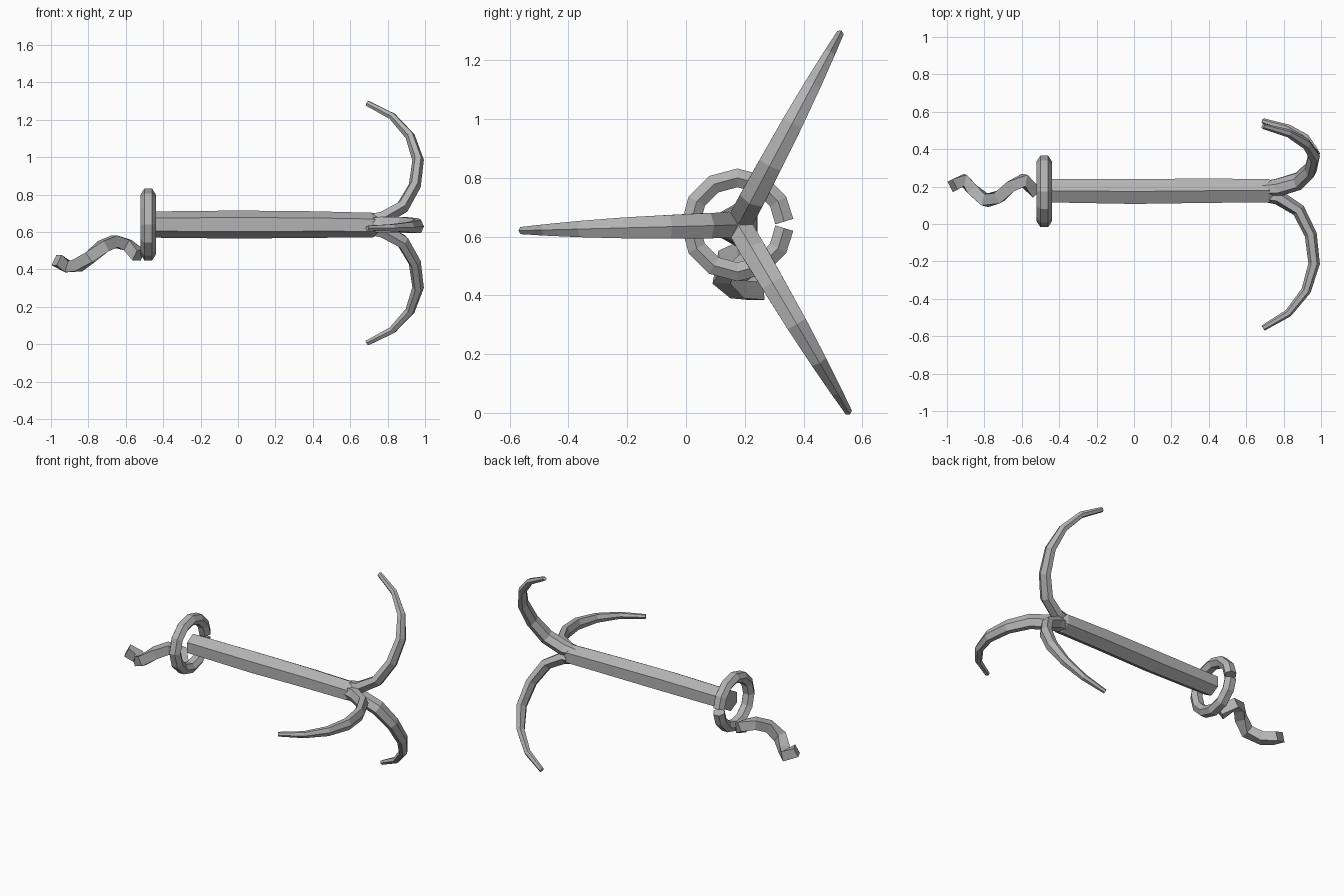
import bpy, bmesh, math
from mathutils import Vector

if "Cube" in bpy.data.objects:
    bpy.data.objects.remove(bpy.data.objects["Cube"])

metal = bpy.data.materials.new("grey metal")
metal.diffuse_color = (0.45, 0.45, 0.45, 1)
metal.use_nodes = True
metal.node_tree.nodes["Principled BSDF"].inputs["Base Color"].default_value = metal.diffuse_color
CY, CZ = 0.178, 0.64  # shaft axis


def sweep(name, path, sizes, ref, sides=6, phase=0.0):
    """Tube along path; sizes are (half size across ref, half size along ref)."""
    bm = bmesh.new()
    pts = [Vector(p) for p in path]
    rings = []
    for i, p in enumerate(pts):
        t = (pts[min(i + 1, len(pts) - 1)] - pts[max(i - 1, 0)]).normalized()
        r = Vector(ref(p)) if callable(ref) else Vector(ref)
        side = t.cross(r).normalized()
        up = side.cross(t)
        a, b = sizes[i]
        ring = []
        for k in range(sides):
            th = phase + 2 * math.pi * k / sides
            ring.append(bm.verts.new(p + side * a * math.cos(th) + up * b * math.sin(th)))
        rings.append(ring)
    for A, B in zip(rings, rings[1:]):
        for k in range(sides):
            n = (k + 1) % sides
            bm.faces.new((A[k], A[n], B[n], B[k]))
    bm.faces.new(rings[0])
    bm.faces.new(rings[-1])
    bmesh.ops.recalc_face_normals(bm, faces=bm.faces)
    me = bpy.data.meshes.new(name)
    bm.to_mesh(me)
    bm.free()
    me.materials.append(metal)
    ob = bpy.data.objects.new(name, me)
    bpy.context.collection.objects.link(ob)
    return ob


# shaft: hexagonal bar with an edge on top
sweep("shaft", [(-0.46, CY, CZ), (0, CY - .004, CZ), (0.4, CY, CZ), (0.72, CY, CZ - .003), (0.79, CY, CZ)],
      [(.072, .07), (.077, .075), (.075, .071), (.072, .066), (.035, .035)],
      (0, 0, 1), phase=math.pi / 6)

# three curved hooks: (x, distance from axis, half width, half depth)
profile = [(0.66, .022, .035, .03), (0.77, .035, .05, .04), (0.88, .105, .05, .036),
           (0.945, .235, .046, .033), (0.963, .39, .041, .031), (0.92, .535, .032, .026),
           (0.825, .655, .022, .021), (0.69, .735, .014, .016)]
for n, deg in enumerate((62, 181.5, -59.5)):
    c, s = math.cos(math.radians(deg)), math.sin(math.radians(deg))
    # the plane normal keeps the section aligned; an edge points outward
    sweep(f"hook_{n + 1}", [(x, CY + r * c, CZ + r * s) for x, r, w, d in profile],
          [(d, w * 1.0) for x, r, w, d in profile], (0, -s, c))

# open ring around the shaft end
angles = [4] + list(range(30, 331, 30)) + [356]
sweep("ring", [(-0.48, 0.175 + .16 * math.cos(math.radians(a)), CZ + .16 * math.sin(math.radians(a)))
               for a in angles], [(.037, .041)] * len(angles), (1, 0, 0), phase=math.pi / 6)

# twisting rope end
rope = [(-.97, .205, .45), (-.91, .235, .415), (-.86, .18, .42), (-.79, .125, .465), (-.72, .145, .525),
        (-.66, .20, .55), (-.59, .235, .53), (-.53, .175, .475)]
sweep("rope", rope, [(.044, .044)] * len(rope), (0, 0, 1), sides=4, phase=math.pi / 4)
